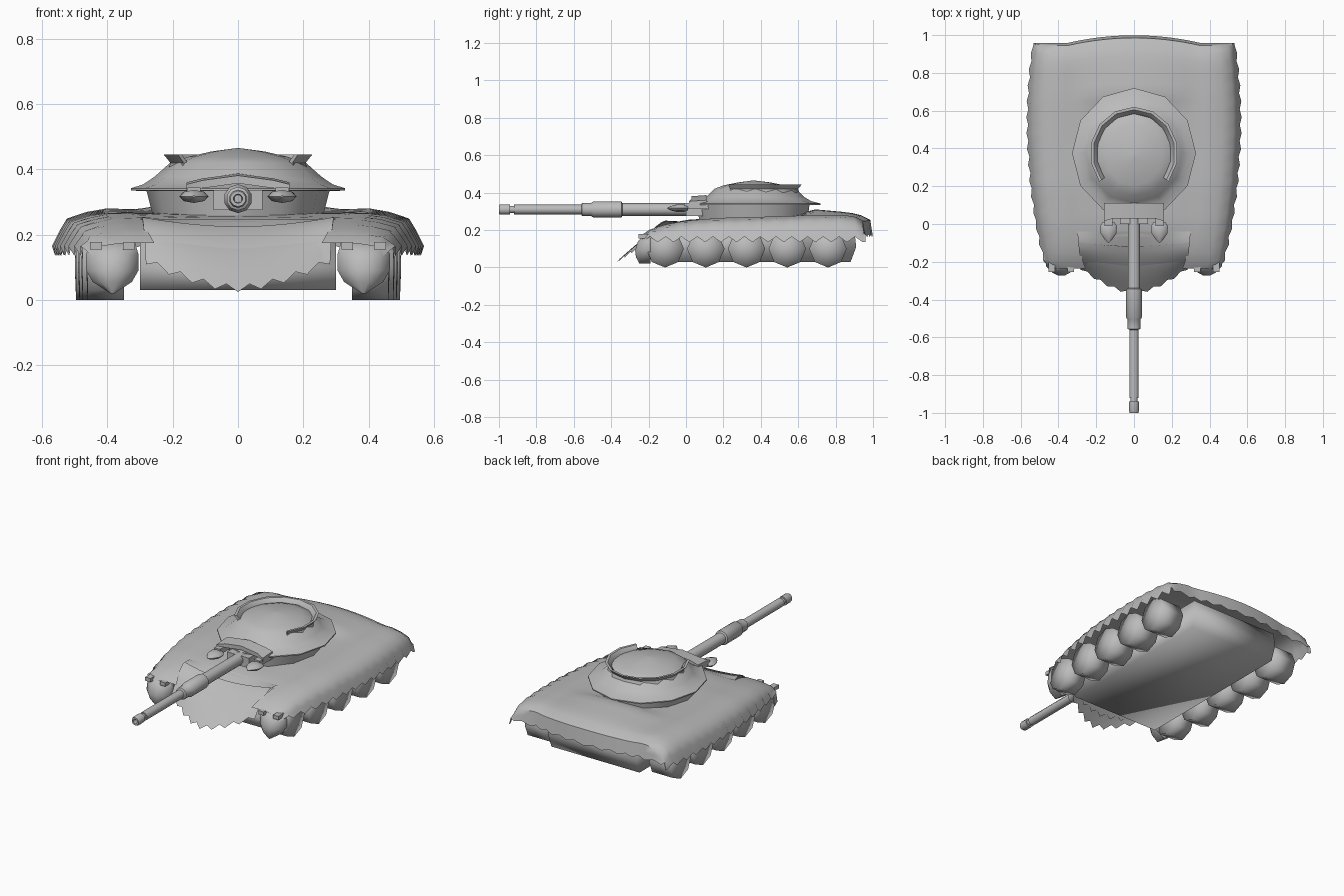
import bpy, bmesh, math
from mathutils import Vector

if "Cube" in bpy.data.objects:
    bpy.data.objects.remove(bpy.data.objects["Cube"])

gray = bpy.data.materials.new("plain gray")
gray.diffuse_color = (0.5, 0.5, 0.5, 1)
gray.use_nodes = True
gray.node_tree.nodes["Principled BSDF"].inputs["Base Color"].default_value = gray.diffuse_color


def make(name, verts, faces, angle=35, closed=True):
    me = bpy.data.meshes.new(name)
    me.from_pydata(verts, [], faces)
    bm = bmesh.new()
    bm.from_mesh(me)
    bmesh.ops.remove_doubles(bm, verts=bm.verts, dist=0.0005)
    bmesh.ops.recalc_face_normals(bm, faces=bm.faces)
    if not closed and sum(f.normal.z for f in bm.faces) < 0:
        bmesh.ops.reverse_faces(bm, faces=bm.faces)
    bm.to_mesh(me)
    bm.free()
    me.materials.append(gray)
    ob = bpy.data.objects.new(name, me)
    bpy.context.collection.objects.link(ob)
    bpy.ops.object.select_all(action='DESELECT')
    ob.select_set(True)
    bpy.context.view_layer.objects.active = ob
    bpy.ops.object.shade_smooth_by_angle(angle=math.radians(angle))
    return ob


def loft(name, rings, angle=35, loop=True, caps=True, closed=True, keep=None):
    """Skin equal-length rings of points."""
    n = len(rings[0])
    verts = [p for r in rings for p in r]
    faces = []
    for i in range(len(rings) - 1):
        for j in range(n if loop else n - 1):
            k = (j + 1) % n
            f = (i * n + j, i * n + k, (i + 1) * n + k, (i + 1) * n + j)
            if keep is None or keep(sum((Vector(verts[v]) for v in f), Vector()) / 4):
                faces.append(f)
    if caps and loop:
        faces += [tuple(range(n)), tuple(range((len(rings) - 1) * n, len(rings) * n))]
    return make(name, verts, faces, angle, closed)


def box(name, x, y, z):
    return loft(name, [[(x[0], y[0], c), (x[1], y[0], c), (x[1], y[1], c), (x[0], y[1], c)] for c in z])


def table(rows, t):
    """Linear lookup in rows of (key, values...)."""
    for a, b in zip(rows, rows[1:]):
        if t <= b[0]:
            f = max(0, (t - a[0]) / (b[0] - a[0]))
            return [p + (q - p) * f for p, q in zip(a[1:], b[1:])]
    return rows[-1][1:]


# draped hull cover: y, half width, centre height, shoulder height
stations = [(-.235, .45, .165, .175), (-.2, .475, .19, .2), (-.12, .495, .225, .228), (0, .52, .255, .25),
            (.2, .548, .266, .266), (.45, .565, .27, .272), (.6, .565, .28, .277), (.68, .562, .312, .28),
            (.85, .55, .294, .28), (.92, .538, .275, .268), (.945, .538, .255, .25)]
section = [(0, 1), (.55, .98), (.72, 1), (.83, .91), (.93, .74), (.97, .4), (1, 0)]
us = [0, .12, .22, .32, .42, .5, .57, .65, .72, .83, .93, .97, 1]
us = [-u for u in us[:0:-1]] + us
ys = [-.235 + 1.18 * i / 28 for i in range(29)]
rings = []
for i, y in enumerate(ys):
    w, zc, zs = table(stations, y)
    jag = (1 if i % 2 else -1)
    ring = []
    for u in us:
        a = abs(u)
        top = zs + (zc - zs) * max(0, 1 - (a / .55) ** 2)
        edge = .15 + .015 * jag
        x = u * (w + (.005 * jag if a == 1 else 0))
        bow = .04 * max(0, 1 - (a / .65) ** 2) * max(0, (y - .7) / .245)
        ring.append((x, y + bow, edge + (top - edge) * table(section, a)[0]))
    rings.append(ring)
# rear flap
for drop in (.5, 1):
    rings.append([(x, y + .014 * drop, z + (min(z, .162 + .016 * (j % 2)) - z) * drop)
                  for j, (x, y, z) in enumerate(rings[28])])
loft("hull_cover", rings, 50, loop=False, closed=False,
     keep=lambda c: not (abs(c.x) < .27 and c.y < -.05))


# front apron in two ragged layers
def apron(name, reach, lift, start):
    rows = []
    for r in range(8):
        t = start + (1 - start) * r / 7
        row = []
        for j in range(17):
            u = j / 8 - 1
            s = 1 - abs(u) ** 1.6
            tooth = (1 if j % 2 else -1) * (r == 7)
            y = -.04 + (-.195 - .13 * s * reach) * t + .008 * tooth
            z = .246 + (-.126 - .085 * s * reach) * t + (.03 + .02 * u * u) * math.sin(math.pi * t) + .011 * tooth
            row.append((.3 * u * (1 - .06 * t), y, z + lift))
        rows.append(row)
    loft(name, rows, 60, loop=False, closed=False)


apron("front_apron_lower", 1, 0, 0)
apron("front_apron_upper", .5, .005, .3)

# lower hull
prof = [(-.2, .1), (-.17, .03), (.88, .03), (.91, .11), (.9, .2), (-.1, .2)]
loft("lower_hull", [[(x, y, z) for y, z in prof] for x in (-.3, .3)], 180)

for s, side in ((-1, "left"), (1, "right")):
    # eight-sided road wheels, set closer in toward the front
    for k, out in enumerate((.465, .48, .49, .5, .5)):
        cy = -.112 + .2178 * k
        rs = []
        for x, r in ((.35, .002), (.35, .1), (out - .004, .1), (out, .002)):
            rs.append([(s * x, cy + r * math.sin(a), .1 - r * math.cos(a))
                       for a in (math.tau * m / 8 for m in range(8))])
        loft(f"wheel_{side}_{k + 1}", rs, 180)
    # bulging pointed mud flap
    rows = []
    for z, w, b, y in ((.175, .07, .02, -.2), (.14, .08, .045, -.215), (.09, .08, .05, -.225),
                       (.055, .06, .04, -.23), (.02, .006, .005, -.245)):
        front = [(s * (.385 + w * u), y - b * (1 - u * u), z) for u in (-1, -.6, -.25, .25, .6, 1)]
        rows.append(front + [(s * (.385 + w), -.19, z), (s * (.385 - w), -.19, z)])
    loft(f"mud_flap_{side}", rows, 50)
    # hinges
    for k, dx in enumerate((-.05, .05)):
        cx = s * (.385 + dx)
        box(f"hinge_{side}_{k + 1}", (cx - .018, cx + .018), (-.255, -.2), (.155, .178))
    # low polygon lamp pods beside the gun
    rs = []
    for y, w, h in ((.01, .03, .012), (-.01, .045, .02), (-.05, .042, .02), (-.08, .022, .012), (-.1, .003, .003)):
        rs.append([(s * .135 + w * math.cos(a), y, .317 + h * math.sin(a))
                   for a in (math.tau * m / 8 for m in range(8))])
    loft(f"lamp_pod_{side}", rs, 40)
    box(f"lamp_arm_{side}", sorted((s * .115, s * .155)), (-.01, .12), (.312, .345))

# turret: front y, back y, half width, height
levels = [(.07, .65, .26, .255), (.06, .66, .28, .333), (.03, .72, .328, .335), (.03, .72, .328, .342),
          (.08, .67, .29, .354), (.11, .63, .255, .378), (.15, .59, .208, .42), (.2, .53, .15, .439),
          (.28, .45, .08, .455), (.355, .365, .005, .465)]
loft("turret", [[(w * math.sin(a), (f + b) / 2 + (b - f) / 2 * math.cos(a), z)
                 for a in (math.tau * m / 12 for m in range(12))] for f, b, w, z in levels], 32)

# horseshoe collar that flares outward
rings = []
for i in range(11):
    a = math.radians(-38 + 256 * i / 10)
    rings.append([(r * math.cos(a), .375 + (r + .012) * math.sin(a), z)
                  for r, z in ((.19, .395), (.222, .39), (.212, .42), (.233, .445), (.218, .445), (.195, .42))])
loft("turret_collar", rings, 32)

# mantlet and arched visor
box("mantlet", (-.075, .075), (0, .16), (.275, .337))
loft("mantlet_visor", [[(x, y0, z - .03), (x, .11, z - .03), (x, .11, z), (x, y0, z - .006)]
                       for x, y0, z in ((-.158, .015, .36), (-.11, .03, .372), (0, .03, .387),
                                        (.11, .03, .372), (.158, .015, .36))], 30)

# gun barrel: y, radius
gun = [(.1, .034), (-.34, .034), (-.345, .044), (-.495, .044), (-.505, .036), (-.555, .036), (-.56, .026),
       (-.92, .026), (-.92, .019), (-.94, .019), (-.94, .028), (-.99, .028), (-1, .024), (-1, .014), (-.96, .012)]
loft("gun_barrel", [[(r * math.cos(a), y, .31 + r * math.sin(a))
                     for a in (math.tau * (m + .5) / 10 for m in range(10))] for y, r in gun], 40)
